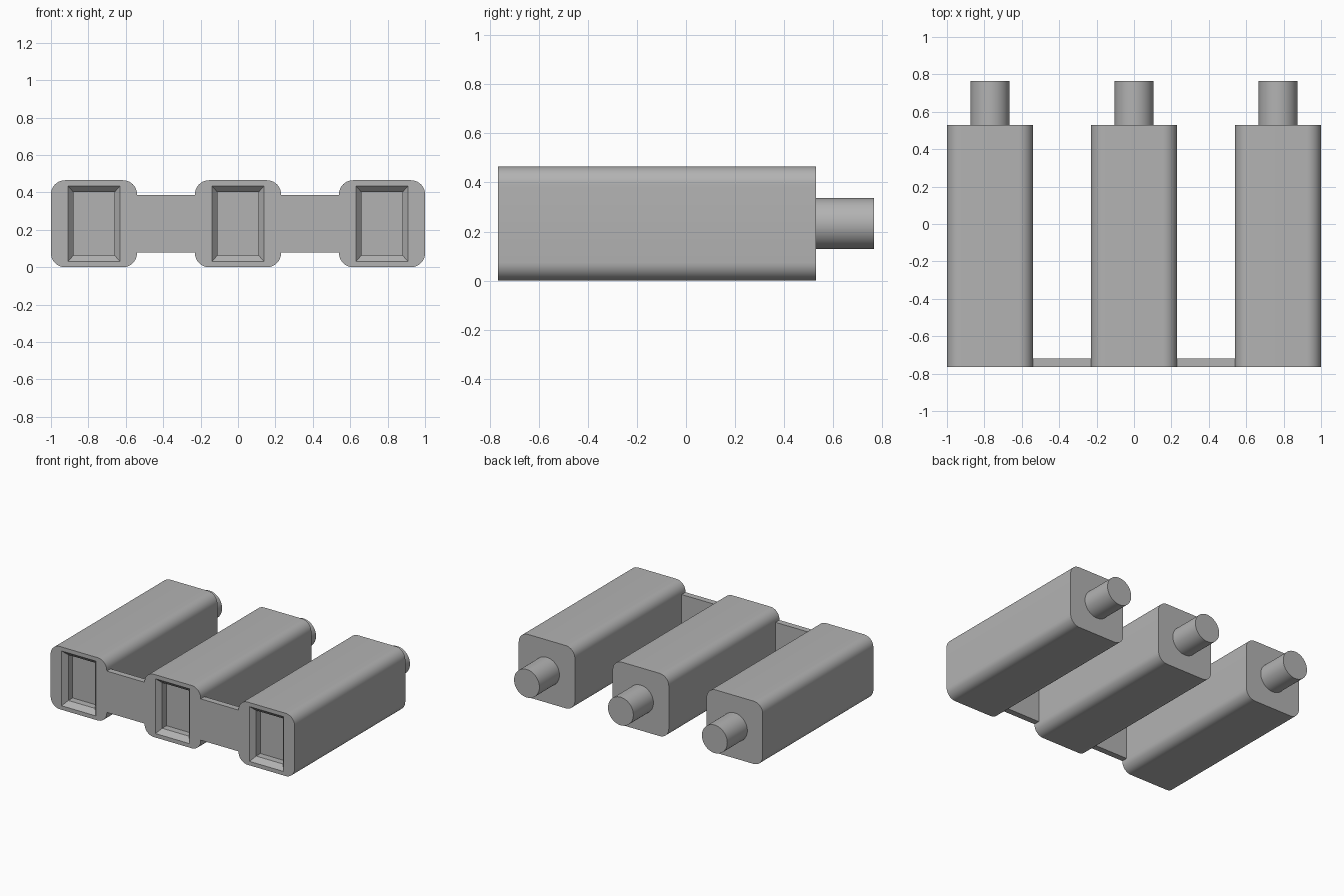
import bpy, bmesh, math
from mathutils import Vector

old = bpy.data.objects.get("Cube")
if old:
    bpy.data.objects.remove(old, do_unlink=True)

GREY = (0.45, 0.45, 0.45, 1)
grey = bpy.data.materials.new("plain grey")
grey.use_nodes = True
grey.diffuse_color = GREY
grey.node_tree.nodes["Principled BSDF"].inputs["Base Color"].default_value = GREY

MID = 0.2325            # height of the shared centre line
HALF = 0.23             # half width of a housing
FRONT, BACK, TIP = -0.765, 0.53, 0.765
SPACING = 0.77


def rounded_rect(hx, hz, radius=0.0, steps=10):
    """Outline points (x, z) around the origin."""
    if radius == 0:
        return [(hx, hz), (-hx, hz), (-hx, -hz), (hx, -hz)]
    pts = []
    for i, (sx, sz) in enumerate([(1, 1), (-1, 1), (-1, -1), (1, -1)]):
        for k in range(steps + 1):
            a = math.pi / 2 * (i + k / steps)
            pts.append((sx * (hx - radius) + radius * math.cos(a),
                        sz * (hz - radius) + radius * math.sin(a)))
    return pts


def ring(bm, pts, y):
    return [bm.verts.new((x, y, z)) for x, z in pts]


def skin(bm, a, b):
    n = len(a)
    for i in range(n):
        bm.faces.new((a[i], a[(i + 1) % n], b[(i + 1) % n], b[i]))


def loop_edges(bm, r):
    return [bm.edges.get((r[i - 1], r[i])) for i in range(len(r))]


def finish(bm, name, location):
    bmesh.ops.recalc_face_normals(bm, faces=bm.faces)
    mesh = bpy.data.meshes.new(name)
    bm.to_mesh(mesh)
    bm.free()
    mesh.materials.append(grey)
    obj = bpy.data.objects.new(name, mesh)
    obj.location = location
    bpy.context.collection.objects.link(obj)
    bpy.ops.object.select_all(action='DESELECT')
    obj.select_set(True)
    bpy.context.view_layer.objects.active = obj
    bpy.ops.object.shade_smooth_by_angle(angle=math.radians(30))


def housing(name, x):
    """Rounded square tube with a bevelled rectangular socket in its front."""
    bm = bmesh.new()
    outline = rounded_rect(HALF, MID, 0.075)
    back, front = ring(bm, outline, BACK), ring(bm, outline, FRONT)
    skin(bm, back, front)
    bm.faces.new(back)
    mouth = ring(bm, rounded_rect(0.14, 0.203), FRONT)
    throat = ring(bm, rounded_rect(0.11, 0.169), FRONT + 0.035)
    floor = ring(bm, rounded_rect(0.11, 0.169), FRONT + 0.085)
    skin(bm, mouth, throat)
    skin(bm, throat, floor)
    bm.faces.new(floor)
    # front rim around the socket mouth
    bmesh.ops.triangle_fill(bm, use_beauty=True, normal=Vector((0, -1, 0)),
                            edges=loop_edges(bm, front) + loop_edges(bm, mouth))
    finish(bm, name, (x, 0, MID))


def pin(name, x):
    bm = bmesh.new()
    n = 48
    circle = [(0.104 * math.cos(math.tau * i / n), 0.104 * math.sin(math.tau * i / n))
              for i in range(n)]
    root, tip = ring(bm, circle, BACK - 0.01), ring(bm, circle, TIP)
    skin(bm, root, tip)
    bm.faces.new(root)
    bm.faces.new(tip)
    finish(bm, name, (x, 0, MID))


def web(name, x):
    """Thin plate joining two neighbouring housings, flush with the front."""
    bm = bmesh.new()
    outline = rounded_rect(SPACING / 2 - HALF, 0.153)
    front, back = ring(bm, outline, FRONT), ring(bm, outline, FRONT + 0.045)
    skin(bm, front, back)
    bm.faces.new(front)
    bm.faces.new(back)
    finish(bm, name, (x, 0, MID))


for side, i in (("right", -1), ("middle", 0), ("left", 1)):
    housing(side + "_housing", i * SPACING)
    pin(side + "_pin", i * SPACING)
for side, i in (("right", -1), ("left", 1)):
    web(side + "_web", i * SPACING / 2)
